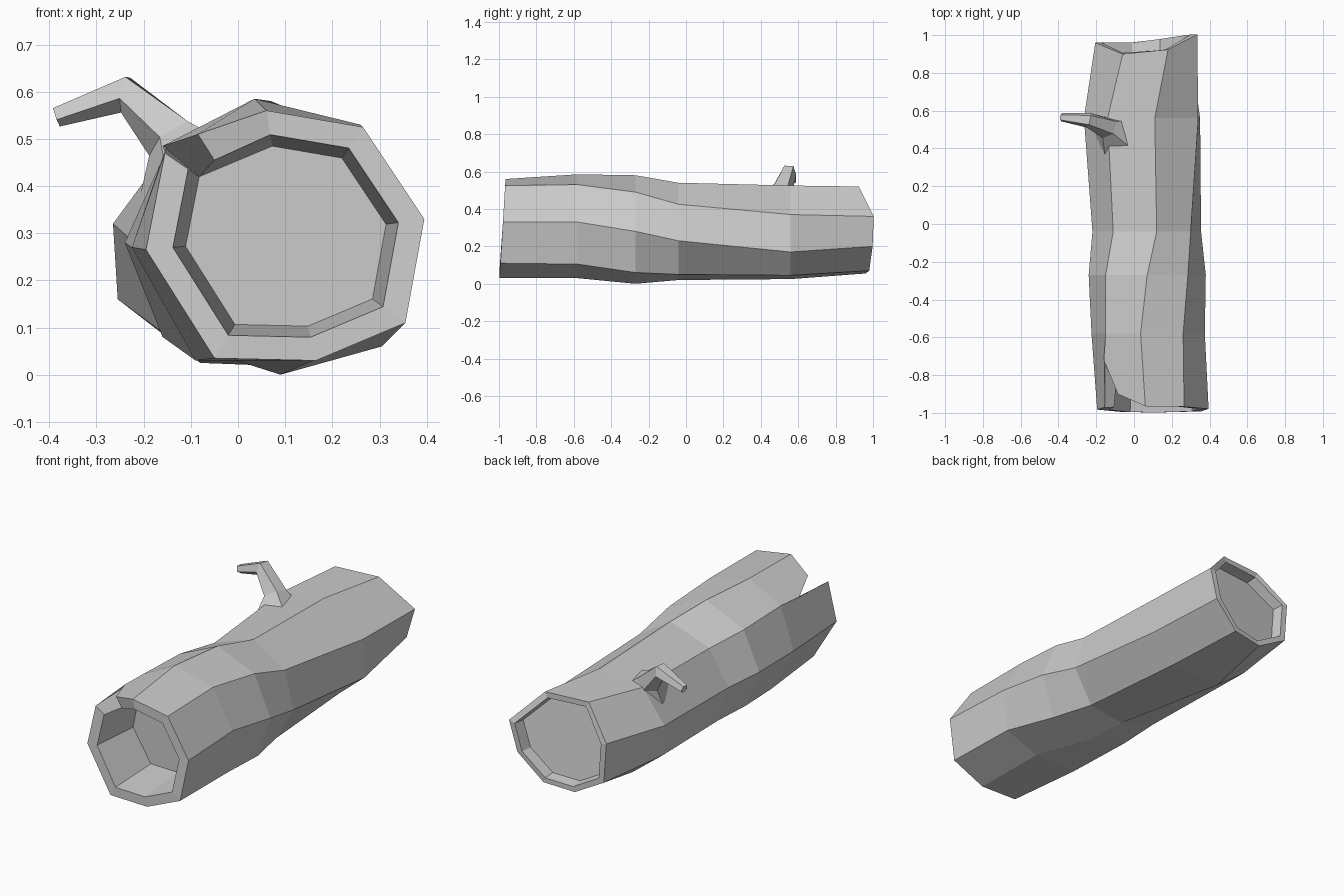
import bpy, math
from mathutils import Vector

if "Cube" in bpy.data.objects:
    bpy.data.objects.remove(bpy.data.objects["Cube"])

bark = bpy.data.materials.new("grey bark")
bark.use_nodes = True
bark.diffuse_color = (0.6, 0.6, 0.6, 1)
bark.node_tree.nodes["Principled BSDF"].inputs["Base Color"].default_value = (0.6, 0.6, 0.6, 1)


def make_object(name, verts, faces):
    mesh = bpy.data.meshes.new(name)
    mesh.from_pydata(verts, [], faces)
    mesh.materials.append(bark)
    obj = bpy.data.objects.new(name, mesh)
    bpy.context.collection.objects.link(obj)
    bpy.context.view_layer.objects.active = obj
    bpy.ops.object.select_all(action='DESELECT')
    obj.select_set(True)
    bpy.ops.object.mode_set(mode='EDIT')
    bpy.ops.mesh.select_all(action='SELECT')
    bpy.ops.mesh.normals_make_consistent(inside=False)
    bpy.ops.object.mode_set(mode='OBJECT')
    return obj


# Twisting eight-sided cross-sections (x, z), clockwise from the top ridge
SECTIONS = [
    (-.97, [(.06, .56), (.265, .525), (.395, .33), (.355, .11), (.165, .03), (-.05, .035), (-.195, .265), (-.155, .47)]),
    (-.58, [(.035, .585), (.26, .53), (.375, .33), (.35, .105), (.16, .03), (-.09, .03), (-.225, .27), (-.15, .49)]),
    (-.27, [(.07, .58), (.285, .49), (.38, .28), (.305, .06), (.09, 0), (-.16, .08), (-.24, .28), (-.15, .48)]),
    (-.04, [(.12, .54), (.3, .425), (.355, .23), (.25, .05), (.05, .02), (-.16, .09), (-.22, .28), (-.11, .46)]),
    (.56, [(.11, .525), (.34, .37), (.35, .17), (.2, .045), (-.08, .025), (-.255, .16), (-.265, .32), (-.14, .49)]),
    (.95, [(.18, .52), (.335, .36), (.29, .2), (.15, .07), (-.02, .055), (-.19, .15), (-.205, .36), (-.06, .52)]),
]
N = 8
rings = [[Vector((x, y, z)) for x, z in pts] for y, pts in SECTIONS]
for p in rings[0]:                      # sloping front cut
    p.y = -.965 - .06 * max(0, .56 - p.z)
for p in rings[-1]:                     # sloping back cut
    p.y = min(.96, .9 + .4 * (.52 - p.z)) + .13 * max(0, p.x)


def inset(ring, factor, dy=0):
    c = sum(ring, Vector()) / N
    return [Vector((c.x + (p.x - c.x) * factor, p.y + dy, c.z + (p.z - c.z) * factor)) for p in ring]


verts, faces = [], []


def add(points):
    start = len(verts)
    verts.extend(points)
    return list(range(start, len(verts)))


def bridge(a, b, count=N):
    for i in range(count):
        j = (i + 1) % N
        faces.append([a[i], a[j], b[j], b[i]])


outer = [add(r) for r in rings]
rim = add(inset(rings[0], .81))
floor_ring = inset(rings[0], .72)
for p in floor_ring:
    p.y = -.72
floor = add(floor_ring)
apex, notch, notch_in = add([Vector((-.16, -.72, .485)), Vector((-.085, -.9, .51)), Vector((-.05, -.9, .455))])

# Bark, with a split in the first span along the last ridge
bridge(outer[0], outer[1], N - 2)
top, side, split = 0, N - 2, N - 1
faces.append([outer[0][side], outer[0][split], apex, outer[1][split], outer[1][side]])
faces.append([apex, notch, outer[0][top], outer[1][top], outer[1][split]])
for a, b in zip(outer[1:], outer[2:]):
    bridge(a, b)

# Front rim, hollow wall and floor
bridge(outer[0], rim, N - 1)
bridge(rim, floor, N - 1)
faces.append([outer[0][split], apex, floor[split], rim[split]])
faces.append([apex, notch, notch_in, floor[split]])
faces.append([notch, outer[0][top], rim[top], notch_in])
faces.append([notch_in, rim[top], floor[top], floor[split]])
faces.append(floor)

# Shallow hollow at the back
back_rim = add(inset(rings[-1], .88))
back_floor = add(inset(rings[-1], .85, -.06))
bridge(outer[-1], back_rim)
bridge(back_rim, back_floor)
faces.append(back_floor)
make_object("hollow_log", verts, faces)

# Bent branch stub with a flared root
SIDES = 5
path = [((-.08, .46, .38), .16), ((-.14, .51, .5), .06), ((-.24, .55, .597), .042), ((-.385, .565, .548), .023)]
b_verts, b_faces = [], []
for k, (centre, radius) in enumerate(path):
    before = Vector(path[max(k - 1, 0)][0])
    after = Vector(path[min(k + 1, len(path) - 1)][0])
    d = (after - before).normalized()
    u = d.cross(Vector((0, 1, 0))).normalized()
    v = d.cross(u)
    for i in range(SIDES):
        a = math.tau * i / SIDES
        b_verts.append(Vector(centre) + radius * (u * math.cos(a) + v * math.sin(a)))
for k in range(len(path) - 1):
    for i in range(SIDES):
        j = (i + 1) % SIDES
        s = k * SIDES
        b_faces.append([s + i, s + j, s + SIDES + j, s + SIDES + i])
b_faces.append(list(range(SIDES)))
b_faces.append(list(range(len(b_verts) - SIDES, len(b_verts))))
make_object("branch_stub", b_verts, b_faces)
